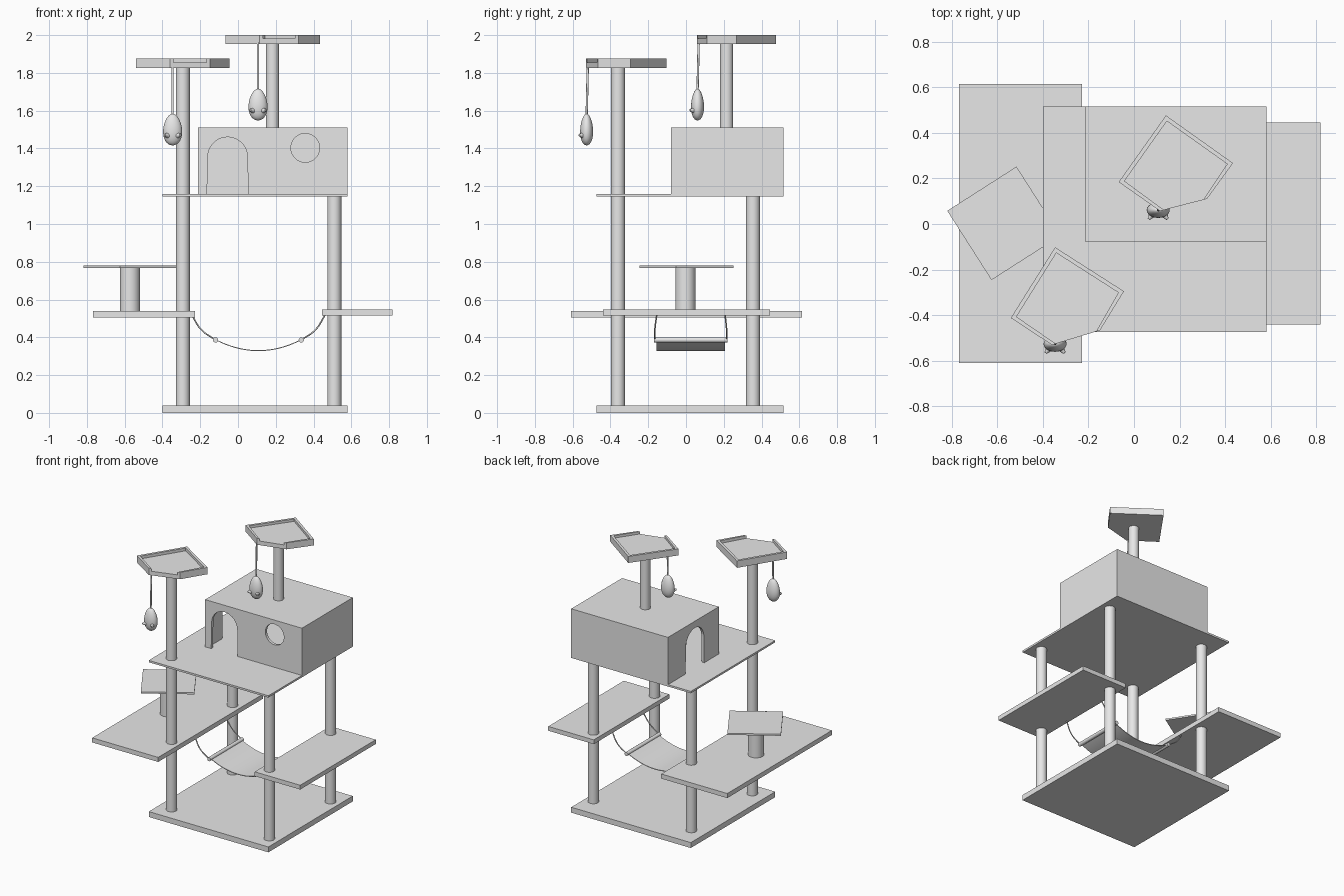
import bpy, bmesh
from math import sin, cos, pi, radians
from mathutils import Vector, Matrix

if "Cube" in bpy.data.objects:
    bpy.data.objects.remove(bpy.data.objects["Cube"], do_unlink=True)

GREY = (0.8, 0.8, 0.8, 1)
mat = bpy.data.materials.new("plain light grey")
mat.use_nodes = True
mat.diffuse_color = GREY
mat.node_tree.nodes["Principled BSDF"].inputs["Base Color"].default_value = GREY


def finish(name, bm, smooth=False):
    bmesh.ops.recalc_face_normals(bm, faces=bm.faces)
    mesh = bpy.data.meshes.new(name)
    bm.to_mesh(mesh)
    bm.free()
    mesh.materials.append(mat)
    ob = bpy.data.objects.new(name, mesh)
    bpy.context.collection.objects.link(ob)
    if smooth:
        bpy.ops.object.select_all(action='DESELECT')
        ob.select_set(True)
        bpy.context.view_layer.objects.active = ob
        bpy.ops.object.shade_smooth_by_angle(angle=radians(40))
    return ob


def box(name, x, y, z):
    """Box from three (low, high) ranges."""
    lo, hi = Vector((x[0], y[0], z[0])), Vector((x[1], y[1], z[1]))
    bm = bmesh.new()
    bmesh.ops.create_cube(bm, size=1, matrix=Matrix.Translation((lo + hi) / 2)
                          @ Matrix.Diagonal((*(hi - lo), 1)))
    return finish(name, bm)


def rod(name, a, b, r, sides=32):
    a, b = Vector(a), Vector(b)
    bm = bmesh.new()
    turn = (b - a).to_track_quat('Z', 'Y').to_matrix().to_4x4()
    bmesh.ops.create_cone(bm, cap_ends=True, segments=sides, radius1=r, radius2=r,
                          depth=(b - a).length, matrix=Matrix.Translation((a + b) / 2) @ turn)
    return finish(name, bm, True)


def prism(name, points, move):
    """Closed 3D outline pushed along a vector."""
    bm = bmesh.new()
    face = bm.faces.new([bm.verts.new(p) for p in points])
    out = bmesh.ops.extrude_face_region(bm, geom=[face], use_keep_orig=True)
    bmesh.ops.translate(bm, vec=move, verts=[v for v in out["geom"]
                                             if isinstance(v, bmesh.types.BMVert)])
    return finish(name, bm)


def tube(name, points, r):
    """Rope through a few points."""
    cu = bpy.data.curves.new(name, 'CURVE')
    cu.dimensions = '3D'
    cu.bevel_depth, cu.bevel_resolution, cu.use_fill_caps = r, 2, True
    sp = cu.splines.new('BEZIER')
    sp.bezier_points.add(len(points) - 1)
    for bp, p in zip(sp.bezier_points, points):
        bp.co = p
        bp.handle_left_type = bp.handle_right_type = 'AUTO'
    cu.materials.append(mat)
    ob = bpy.data.objects.new(name, cu)
    bpy.context.collection.objects.link(ob)


# Base, shelves and main platform
WX, WY = (-0.40, 0.58), (-0.473, 0.515)
box("base", WX, WY, (0, 0.04))
box("main_platform", WX, WY, (1.146, 1.16))
box("wide_shelf", (-0.768, -0.227), (-0.61, 0.614), (0.506, 0.54))
box("narrow_shelf", (0.445, 0.818), (-0.44, 0.444), (0.516, 0.548))

# Posts
for x in (-0.292, 0.51):
    for y in (-0.36, 0.355):
        tall = x < 0 and y < 0
        rod("tall_post" if tall else "post", (x, y, 0.03), (x, y, 1.83 if tall else 1.15), 0.037)
rod("roof_post", (0.183, 0.215, 1.5), (0.183, 0.215, 1.96), 0.035)
rod("step_post", (-0.572, -0.003, 0.53), (-0.572, -0.003, 0.772), 0.053)

# Turned square step
step = box("step", (-0.18, 0.18), (-0.18, 0.18), (0.768, 0.78))
step.data.transform(Matrix.Translation((-0.57, 0.003, 0)) @ Matrix.Rotation(radians(32.6), 4, 'Z'))

# House: hollow box with two arched doors and a round window
house = box("house", (-0.213, 0.58), (-0.08, 0.515), (1.16, 1.51))
T = 0.02


def arch(place, move):
    outline = [(-0.11, 1.1), (0.11, 1.1)]
    outline += [(0.105 * cos(pi * i / 20), 1.355 + 0.105 * sin(pi * i / 20)) for i in range(21)]
    return prism("door_cutter", [place(u, z) for u, z in outline], move)


cutters = [
    box("room_cutter", (-0.213 + T, 0.58 - T), (-0.08 + T, 0.515 - T), (1.1, 1.51 - T)),
    arch(lambda u, z: (u - 0.055, -0.15, z), (0, 0.15, 0)),
    arch(lambda u, z: (-0.3, u + 0.2, z), (0.15, 0, 0)),
    rod("window_cutter", (0.356, -0.15, 1.403), (0.356, 0, 1.403), 0.076, 40),
]
bpy.context.view_layer.objects.active = house
for c in cutters:
    mod = house.modifiers.new("cut", 'BOOLEAN')
    mod.operation, mod.solver, mod.object = 'DIFFERENCE', 'EXACT', c
    bpy.ops.object.modifier_apply(modifier=mod.name)
    bpy.data.objects.remove(c, do_unlink=True)


# Five-sided perches with a lip on all sides but the cut corner
def perch(name, corners, z0, z1):
    pts = [Vector((x, y, z0)) for x, y in corners]
    prism(name + "_floor", pts, (0, 0, 0.03))
    mid = sum(pts, Vector()) / 5
    inner = []
    for i, p in enumerate(pts):
        before, after = (pts[i - 1] - p).normalized(), (pts[(i + 1) % 5] - p).normalized()
        # Lip ends slide along the open edge, other corners move inwards
        if i == 2:
            step_in = after
        elif i == 3:
            step_in = before
        else:
            step_in = before + after
        inner.append(p + step_in * 0.018)
    for i in (3, 4, 0, 1):
        j = (i + 1) % 5
        prism(name + "_lip", [pts[i], pts[j], inner[j], inner[i]], (0, 0, z1 - z0))


perch("low_perch", [(-0.346, -0.102), (-0.54, -0.412), (-0.36, -0.53),
                    (-0.149, -0.466), (-0.044, -0.295)], 1.825, 1.876)
perch("high_perch", [(0.14, 0.476), (-0.067, 0.184), (0.114, 0.057),
                     (0.32, 0.11), (0.434, 0.267)], 1.952, 2.0)


# Hanging toys: egg-shaped body with two ears and a nose, on a cord
def toy(x, y, z, top):
    bm = bmesh.new()
    bmesh.ops.create_uvsphere(bm, u_segments=24, v_segments=16, radius=1)
    for v in bm.verts:
        taper = 1 - 0.15 * v.co.z
        v.co = (x + 0.05 * v.co.x * taper, y + 0.034 * v.co.y * taper, z + 0.084 * v.co.z)
    finish("toy_body", bm, True)
    for s in (-1, 1):
        bm = bmesh.new()
        tilt = Vector((0.6 * s, -0.8, 0.1)).to_track_quat('Z', 'Y').to_matrix().to_4x4()
        bmesh.ops.create_cone(bm, cap_ends=True, segments=12, radius1=0.015, radius2=0.006, depth=0.024,
                              matrix=Matrix.Translation((x + 0.034 * s, y - 0.03, z - 0.03)) @ tilt)
        finish("toy_ear", bm, True)
    rod("toy_cord", (x, y, z + 0.07), (x, y + 0.006, top), 0.006, 10)


toy(0.106, 0.061, 1.632, 1.96)
toy(-0.346, -0.526, 1.5, 1.835)

# Hammock: sagging cloth between two bars, hung on four ropes
bm = bmesh.new()
rows = []
for i in range(25):
    t = i / 12 - 1
    x, z = 0.108 + 0.227 * t, 0.327 + 0.058 * t * t
    rows.append([bm.verts.new((x, y, z + h)) for y, h in
                 ((-0.155, 0), (0.207, 0), (0.207, 0.005), (-0.155, 0.005))])
for a, b in zip(rows, rows[1:]):
    for k in range(4):
        n = (k + 1) % 4
        bm.faces.new((a[k], a[n], b[n], b[k]))
bm.faces.new(rows[0])
bm.faces.new(rows[-1])
finish("hammock_cloth", bm, True)
for s in (-1, 1):
    bx = 0.108 + 0.227 * s
    rod("hammock_bar", (bx, -0.17, 0.386), (bx, 0.22, 0.386), 0.014, 16)
    for y0, y1 in ((-0.165, -0.155), (0.215, 0.207)):
        tube("hammock_rope", [(bx, y0, 0.386), (bx + 0.075 * s, y0, 0.44),
                              (bx + 0.127 * s, y1, 0.52)], 0.004)
